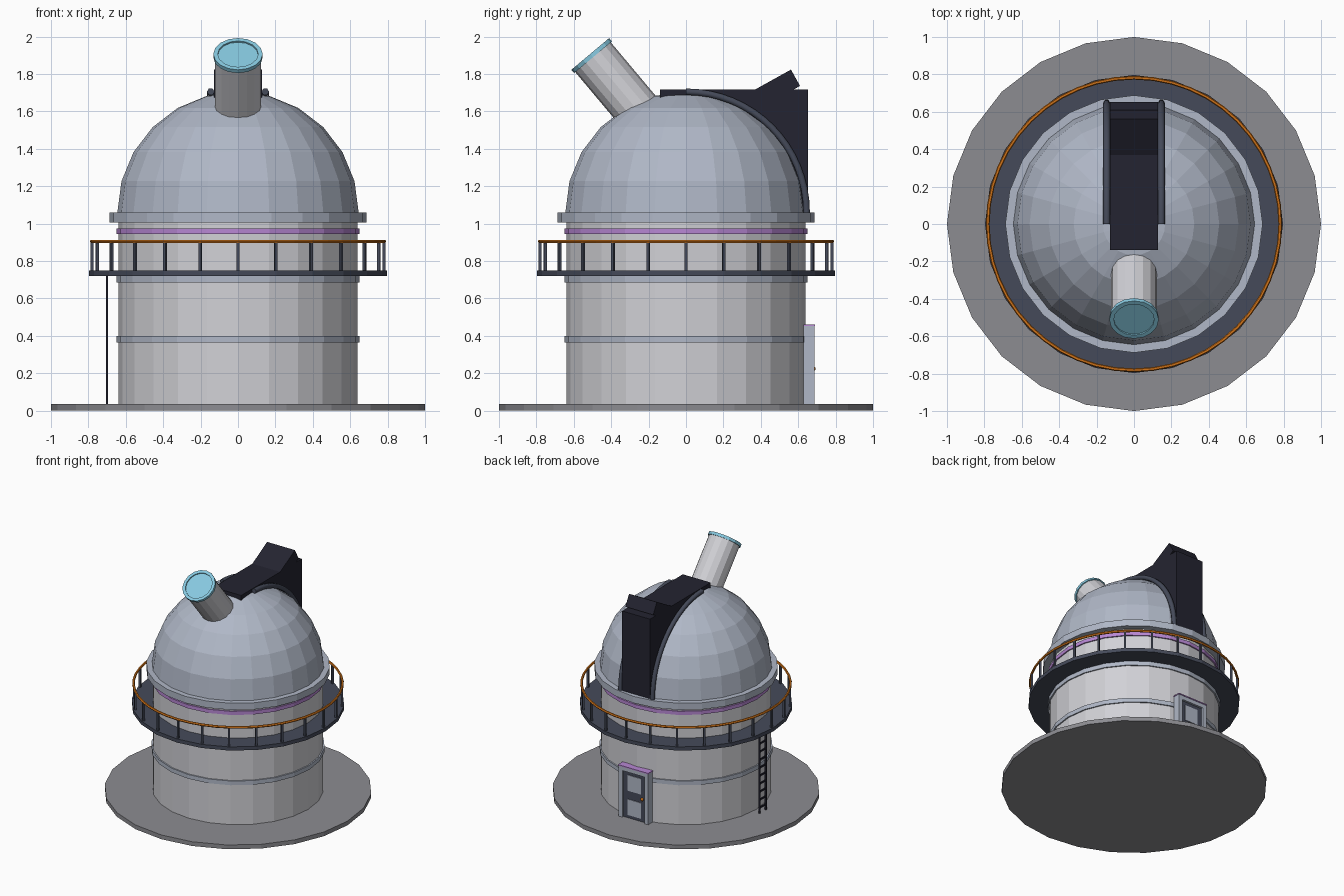
import bpy, bmesh
from math import sin, cos, pi, radians
from mathutils import Vector, Matrix

cube = bpy.data.objects.get("Cube")
if cube:
    bpy.data.objects.remove(cube)


def material(name, r, g, b):
    lin = [c / 12.92 if c < 0.04 else ((c + 0.055) / 1.055) ** 2.4 for c in (r, g, b)] + [1]
    m = bpy.data.materials.new(name)
    m.use_nodes = True
    m.diffuse_color = lin
    m.node_tree.nodes["Principled BSDF"].inputs["Base Color"].default_value = lin
    return m


concrete = material("concrete grey", 0.55, 0.55, 0.57)
plaster = material("pale plaster", 0.82, 0.82, 0.84)
metal = material("blue grey metal", 0.69, 0.72, 0.78)
slate = material("dark slate", 0.27, 0.29, 0.35)
black = material("blue black", 0.14, 0.14, 0.19)
cyan = material("cyan glass", 0.53, 0.79, 0.88)
orange = material("orange", 0.85, 0.47, 0.10)
purple = material("purple", 0.72, 0.53, 0.83)


def finish(name, bm, mat):
    bmesh.ops.recalc_face_normals(bm, faces=bm.faces)
    mesh = bpy.data.meshes.new(name)
    bm.to_mesh(mesh)
    bm.free()
    mesh.materials.append(mat)
    ob = bpy.data.objects.new(name, mesh)
    bpy.context.collection.objects.link(ob)
    return ob


def lathe(name, profile, mat, sides=24, closed=False):
    """Spin (radius, z) points around the z axis."""
    bm = bmesh.new()
    verts = [bm.verts.new((r, 0, z)) for r, z in profile]
    pairs = list(zip(verts, verts[1:] + verts[:1]))
    edges = [bm.edges.new(p) for p in (pairs if closed else pairs[:-1])]
    bmesh.ops.spin(bm, geom=verts + edges, axis=(0, 0, 1), cent=(0, 0, 0),
                   angle=2 * pi, steps=sides, use_merge=True)
    bmesh.ops.remove_doubles(bm, verts=bm.verts, dist=0.0005)
    return finish(name, bm, mat)


def drum(name, r, z0, z1, mat, sides=24):
    return lathe(name, [(0, z0), (r, z0), (r, z1), (0, z1)], mat, sides)


def band(name, r_in, r_out, z0, z1, mat, sides=24):
    return lathe(name, [(r_in, z0), (r_out, z0), (r_out, z1), (r_in, z1)], mat, sides, True)


def add_box(bm, centre, size, tilt=Matrix()):
    bmesh.ops.create_cube(bm, size=1, matrix=Matrix.Translation(centre) @ tilt
                          @ Matrix.Diagonal((*size, 1)))


def boxes(name, items, mat, tilt=Matrix()):
    bm = bmesh.new()
    for centre, size in items:
        add_box(bm, centre, size, tilt)
    return finish(name, bm, mat)


# Base and tower
drum("base_slab", 1.0, 0, 0.035, concrete)
drum("tower_wall", 0.64, 0.03, 1.03, plaster)
band("lower_band", 0.62, 0.65, 0.365, 0.4, metal)
band("upper_band", 0.62, 0.65, 0.685, 0.725, metal)
band("purple_band", 0.62, 0.65, 0.945, 0.975, purple)

# Balcony with posts and handrail
band("balcony_deck", 0.62, 0.797, 0.72, 0.75, slate)
bm = bmesh.new()
for i in range(24):
    turn = Matrix.Rotation(i * pi / 12, 4, 'Z')
    add_box(bm, turn @ Vector((0.78, 0, 0.825)), (0.015, 0.015, 0.16), turn)
finish("railing_posts", bm, slate)
lathe("handrail", [(0.782 + 0.01 * cos(a * pi / 3), 0.905 + 0.01 * sin(a * pi / 3))
                   for a in range(6)], orange, 48, True)

# Dome
DOME_Z, DOME_R = 1.06, 0.645
band("dome_collar", 0.6, 0.688, 1.005, DOME_Z, metal)
lathe("dome", [(DOME_R * cos(i * pi / 12), DOME_Z + DOME_R * sin(i * pi / 12))
               for i in range(7)], metal)

# Shutter housing: a prism whose underside follows the dome
profile = [(-0.14, 1.64), (-0.14, 1.717), (0.652, 1.717), (0.652, DOME_Z)]
profile += [(0.59 * cos(i * pi / 18), DOME_Z + 0.59 * sin(i * pi / 18)) for i in range(10)]
bm = bmesh.new()
face = bm.faces.new([bm.verts.new((-0.127, y, z)) for y, z in profile])
side = bmesh.ops.extrude_face_region(bm, geom=[face])
bmesh.ops.translate(bm, vec=(0.254, 0, 0),
                    verts=[v for v in side["geom"] if isinstance(v, bmesh.types.BMVert)])
finish("shutter_housing", bm, black)
boxes("shutter_hood", [((0, 0.485, 1.724), (0.254, 0.23, 0.1))], black,
      Matrix.Rotation(radians(29), 4, 'X'))

# Curved shutter rails
for label, x in (("right", -0.146), ("left", 0.146)):
    curve = bpy.data.curves.new(label + "_shutter_rail", 'CURVE')
    curve.dimensions = '3D'
    curve.bevel_depth = 0.02
    curve.bevel_resolution = 1
    curve.use_fill_caps = True
    spline = curve.splines.new('POLY')
    spline.points.add(16)
    for i, p in enumerate(spline.points):
        a = i * pi / 32
        p.co = (x, 0.645 * cos(a), DOME_Z + 0.645 * sin(a), 1)
    curve.materials.append(slate)
    bpy.context.collection.objects.link(bpy.data.objects.new(label + "_shutter_rail", curve))

# Telescope, built upright and then tilted forward
place = Matrix.Translation((0, -0.51, 1.905)) @ Matrix.Rotation(radians(40), 4, 'X')
for ob in (drum("telescope_tube", 0.124, -0.55, -0.012, plaster, 16),
           band("telescope_rim", 0.108, 0.132, -0.02, 0.003, cyan, 16),
           drum("telescope_lens", 0.112, -0.02, -0.006, cyan, 16)):
    ob.matrix_world = place

# Ladder
rungs = [((-0.70, 0, 0.08 + 0.066 * i), (0.01, 0.09, 0.012)) for i in range(10)]
rails = [((-0.70, s * 0.04, 0.378), (0.012, 0.012, 0.69)) for s in (-1, 1)]
boxes("ladder", rungs + rails, black)

# Back door
jambs = [((s * 0.118, 0.657, 0.24), (0.034, 0.06, 0.41)) for s in (-1, 1)]
boxes("door_frame", jambs + [((0, 0.657, 0.437), (0.27, 0.06, 0.034))], metal)
boxes("door_lintel_trim", [((0, 0.66, 0.457), (0.275, 0.062, 0.009))], purple)
boxes("door_leaf", [((0, 0.65, 0.23), (0.204, 0.04, 0.39))], slate)
boxes("door_panels", [((0, 0.671, 0.325), (0.12, 0.008, 0.13)),
                      ((0, 0.671, 0.125), (0.12, 0.008, 0.13))], metal)
bm = bmesh.new()
bmesh.ops.create_uvsphere(bm, u_segments=10, v_segments=6, radius=0.013,
                          matrix=Matrix.Translation((-0.075, 0.68, 0.225)))
finish("door_knob", bm, orange)
